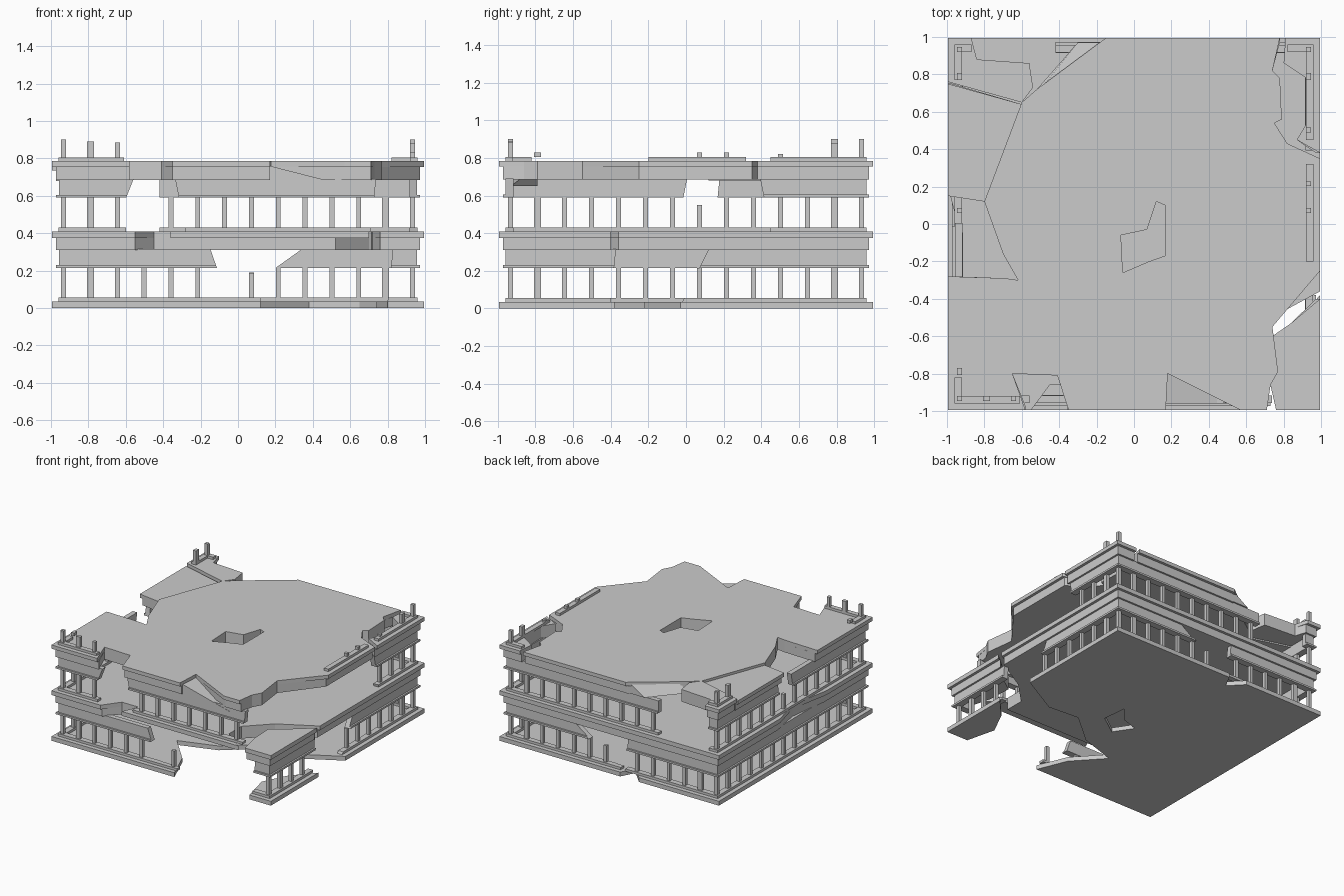
import bpy, bmesh

if "Cube" in bpy.data.objects:
    bpy.data.objects.remove(bpy.data.objects["Cube"])

EDGE = 0.995          # slab half width
COLS = [-0.932 + 0.1434 * i for i in range(14)]


def finish(name, bm):
    bmesh.ops.recalc_face_normals(bm, faces=bm.faces)
    me = bpy.data.meshes.new(name)
    bm.to_mesh(me)
    bm.free()
    ob = bpy.data.objects.new(name, me)
    bpy.context.collection.objects.link(ob)
    return ob


def clamp(v, h):
    return max(-h, min(h, v))


def loft(bm, rings):
    """solid through stacked rings of (points, z)"""
    rows = [[bm.verts.new((x, y, z)) for x, y in pts] for pts, z in rings]
    n = len(rows[0])
    bm.faces.new(rows[0][::-1])
    bm.faces.new(rows[-1])
    for a, b in zip(rows, rows[1:]):
        for i in range(n):
            j = (i + 1) % n
            bm.faces.new((a[i], a[j], b[j], b[i]))


def drill(ob, hole):
    bm = bmesh.new()
    loft(bm, [(hole, -0.2), (hole, 1.2)])
    cut = finish("hole_cutter", bm)
    cut.hide_render = True
    m = ob.modifiers.new("hole", 'BOOLEAN')
    m.operation, m.object, m.solver = 'DIFFERENCE', cut, 'EXACT'
    bpy.context.view_layer.update()
    dg = bpy.context.evaluated_depsgraph_get()
    me = bpy.data.meshes.new_from_object(ob.evaluated_get(dg))
    ob.modifiers.clear()
    ob.data = me
    bpy.data.objects.remove(cut)


def slab(name, poly, layers, hole=None):
    """broken plate as one solid; layers = (z0, z1, half width) from the bottom up"""
    bm = bmesh.new()
    rings = []
    for z0, z1, h in layers:
        pts = [(clamp(x, h), clamp(y, h)) for x, y in poly]
        rings += [(pts, z0), (pts, z1)]
    loft(bm, rings)
    bmesh.ops.remove_doubles(bm, verts=bm.verts, dist=1e-5)
    ob = finish(name, bm)
    if hole:
        drill(ob, hole)


def place(side, t, d):
    return {'front': (t, -d), 'back': (t, d), 'left': (-d, t), 'right': (d, t)}[side]


def bar(bm, side, a0, b0, a1, b1, z0, z1, out, deep):
    inn = out - deep
    lo = [(a0, out), (b0, out), (b0, inn), (a0, inn)]
    hi = [(a1, out), (b1, out), (b1, inn), (a1, inn)]
    loft(bm, [([place(side, clamp(t, out), d) for t, d in lo], z0),
              ([place(side, clamp(t, out), d) for t, d in hi], z1)])


def column(bm, side, t, z0, z1):
    w = 0.019 if abs(abs(t) - 0.79) < 0.03 else 0.013
    bar(bm, side, t - w, t + w, t - w, t + w, z0, z1, 0.947, 0.027)


def wall(name, side, z, segs):
    """window row; seg = (start, end, start slope, end slope)"""
    bm = bmesh.new()
    for a, b, sa, sb in segs:
        A = lambda dz: a if a <= -0.99 else a + sa * dz
        B = lambda dz: b if b >= 0.99 else b + sb * dz
        for z0, z1, out, deep in ((0, .02, .96, .045), (.18, .195, .972, .055),
                                  (.195, .28, .958, .04)):
            bar(bm, side, A(z0), B(z0), A(z1), B(z1), z + z0, z + z1, out, deep)
        for t in COLS:
            if A(.1) < t < B(.1):
                column(bm, side, t, z + .02, z + .18)
    finish(name, bm)


def stubs(name, side, z, a, b, tops):
    """broken sill with column remains; tops = (column index, top z)"""
    bm = bmesh.new()
    bar(bm, side, a, b, a, b, z, z + .02, .96, .04)
    for i, top in tops:
        column(bm, side, COLS[i], z + .02, top)
    finish(name, bm)


# Ground floor plates
G = [(0, .035, EDGE)]
slab("ground_floor", [(-1, -1), (.12, -1), (.02, -.75), (-.19, -.52), (.12, -.42), (.38, -.2),
                      (.65, -.22), (1, -.03), (1, 1), (-.1, 1), (-.16, .88), (-.27, 1), (-1, 1)], G,
     [(-.05, -.05), (.1, 0), (.2, .12), (.22, -.08), (.05, -.2)])
slab("ground_corner", [(.8, -1), (1, -1), (1, -.38), (.84, -.55), (.74, -.75)], G)

# First floor plates, thin under the hanging front wall
F = [(.31, .375, .973), (.375, .41, EDGE)]
slab("first_floor", [(-1, -1), (-.55, -1), (-.45, -.86), (-.2, -.86), (.52, -.86), (.52, -.7), (.7, -.52),
                     (1, -.36), (1, 1), (-1, 1), (-1, .2), (-.93, -.05), (-1, -.4)], F)
slab("first_floor_front", [(-.36, -1), (.7, -1), (.52, -.86), (-.3, -.86)], [(.375, .41, EDGE)])
slab("first_floor_corner", [(.76, -1), (1, -1), (1, -.4), (.84, -.53), (.71, -.62), (.72, -.82)], F)

# Roof shards
R = [(.685, .755, .973), (.755, .785, EDGE)]
slab("roof_centre", [(-.7, -.16), (-.62, -.3), (-.5, -.47), (-.03, -.54), (.2, -.2), (.58, -.62),
                     (.74, -.55), (1, -.25), (1, .35), (.82, .43), (.75, .54), (.37, .85), (0, .53),
                     (-.1, .68), (-.52, .72), (-.6, .65), (-.8, .12)], R,
     [(-.07, -.06), (.07, -.03), (.12, .12), (.165, .1), (.165, -.17), (.08, -.2), (-.06, -.26)])
slab("roof_front_left", [(-.69, -.29), (-1, -.28), (-1, -1), (-.58, -1), (-.65, -.8), (-.41, -.81),
                         (-.4, -.68), (-.5, -.47), (-.62, -.3)], R)
slab("roof_front", [(-.41, -.81), (-.35, -1), (.17, -1), (.18, -.8), (.57, -1), (.71, -1), (.73, -.86),
                    (.57, -.75), (.57, -.64), (.42, -.63), (.04, -.79), (-.03, -.54), (-.5, -.47),
                    (-.4, -.68)], R)
slab("roof_front_wedge", [(.04, -.79), (.42, -.63), (.57, -.64), (.58, -.62), (.2, -.2), (-.03, -.54)], R)
slab("roof_front_right", [(.57, -.75), (.73, -.86), (.77, -.79), (.74, -.55), (.58, -.62), (.57, -.64)], R)
slab("roof_back", [(-.1, .68), (0, .53), (.37, .85), (.75, .54), (.79, .56), (.78, .78), (.74, .82),
                   (.78, 1), (-.15, 1), (-.52, .72)], R)
slab("roof_left_drop", [(-1, .15), (-.8, .12), (-.6, .64), (-1, .75)],
     [(.68, .735, .973), (.735, .765, EDGE)])
slab("roof_back_left", [(-1, .76), (-.6, .65), (-.54, .73), (-.56, .86), (-.84, .88), (-.87, 1), (-1, 1)], R)
slab("roof_back_right", [(.81, 1), (.8, .86), (.92, .78), (.93, .55), (.87, .45), (1, .38), (1, 1)], R)

# Sloped fracture pieces at roof edges
bm = bmesh.new()
loft(bm, [([(.1, -.96), (.6, -.96), (.6, -.93), (.1, -.79)], .65),
          ([(.1, -.96), (.17, -.96), (.17, -.79), (.1, -.79)], .76)])
finish("front_roof_break", bm)
bm = bmesh.new()
loft(bm, [([(-.52, .72), (-.1, .7), (-.12, .97), (-.3, .97)], .69),
          ([(-.5, .72), (-.1, .7), (-.12, .97), (-.16, .97)], .78)])
finish("back_roof_break", bm)

# Ground storey walls
Z0 = .035
wall("ground_wall_front", 'front', Z0, [(-1, -.05, 0, -.35), (.8, 1, .1, 0)])
wall("ground_wall_back", 'back', Z0, [(-1, -.12, 0, -.1), (-.05, 1, 1.4, 0)])
wall("ground_wall_left", 'left', Z0, [(-1, 1, 0, 0)])
wall("ground_wall_right", 'right', Z0, [(-1, -.4, 0, .1), (-.02, 1, .5, 0)])
stubs("ground_stub_front", 'front', Z0, -.1, .12, [(7, .185)])
stubs("ground_stub_back", 'back', Z0, -.08, .3, [(7, .19), (8, .215)])

# Upper storey walls
Z1 = .41
wall("upper_wall_front", 'front', Z1, [(-1, -.67, 0, .4), (-.28, .71, -.2, .1)])
wall("upper_wall_back", 'back', Z1, [(-1, -.88, 0, 0), (-.42, 1, 0, 0)])
wall("upper_wall_left", 'left', Z1, [(-1, -.05, 0, .2), (.15, 1, .1, 0)])
wall("upper_wall_right", 'right', Z1, [(.45, 1, -.2, 0)])
stubs("upper_stub_front", 'front', Z1, -.7, -.6, [(2, .535)])
stubs("upper_stub_left", 'left', Z1, -.1, .2, [(7, .55)])

# Parapet remains on the roof
Z2 = .785
stubs("parapet_front", 'front', Z2, -.96, -.61, [(0, .89), (1, .89), (2, .885)])
stubs("parapet_left_front", 'left', Z2, -.96, -.82, [(0, .9), (1, .83)])
stubs("parapet_left_back", 'left', Z2, .77, .96, [(12, .9), (13, .9)])
stubs("parapet_back_left", 'back', Z2, -.96, -.87, [(0, .89)])
stubs("parapet_back_right", 'back', Z2, .82, .96, [(13, .9)])
stubs("parapet_right_back", 'right', Z2, .45, .96, [(10, .82), (12, .88), (13, .9)])
stubs("parapet_right_mid", 'right', Z2, -.2, .32, [(7, .83), (8, .83)])
